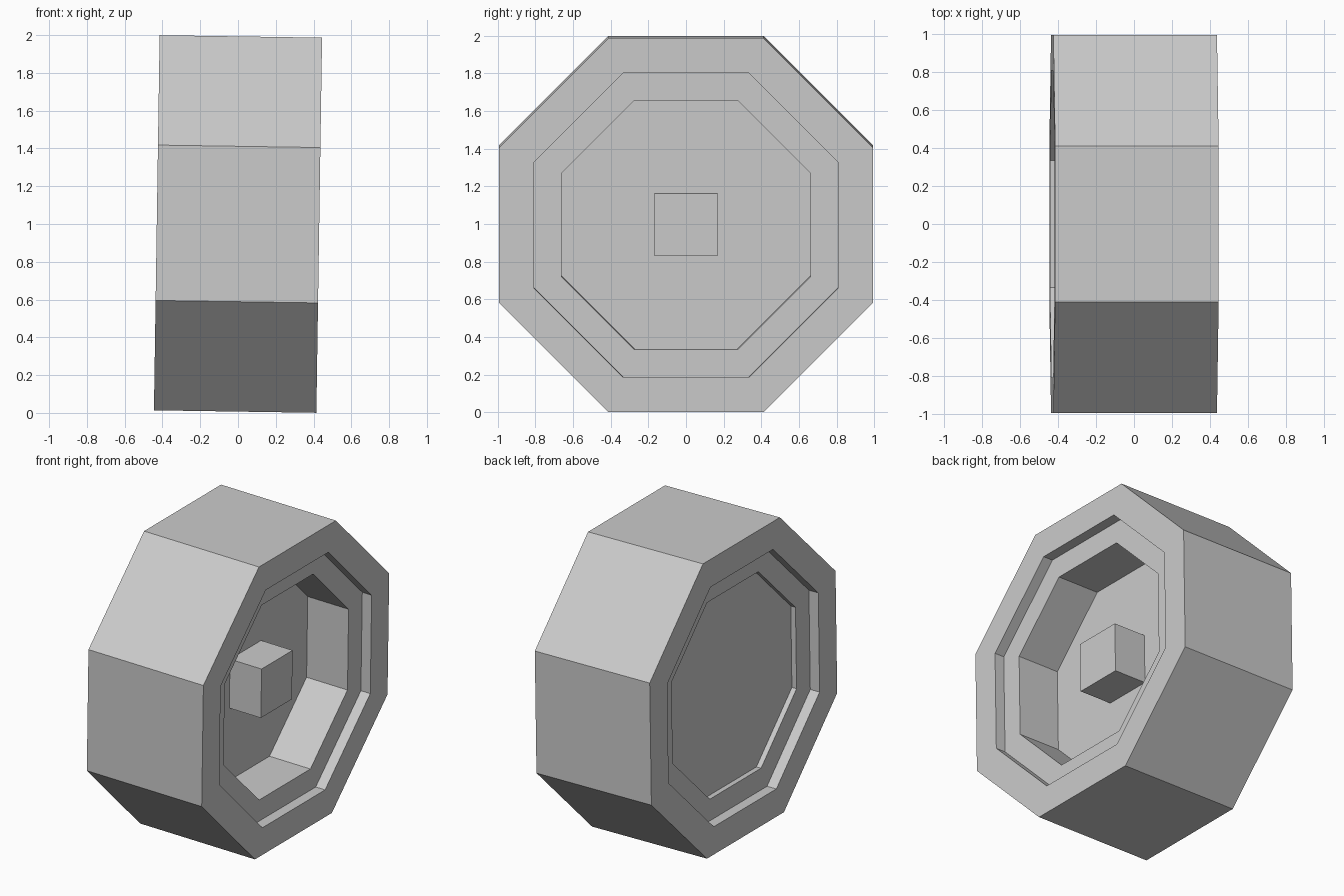
import bpy, bmesh, math
from mathutils import Matrix

if "Cube" in bpy.data.objects:
    bpy.data.objects.remove(bpy.data.objects["Cube"])

SIDES = 8
TILT = 0.0152  # slight lean of the axle
PLACE = Matrix.Translation((0, 0, 1)) @ Matrix.Rotation(TILT, 4, 'Y')


def finish(bm, name):
    bmesh.ops.recalc_face_normals(bm, faces=bm.faces)
    bm.transform(PLACE)
    mesh = bpy.data.meshes.new(name)
    bm.to_mesh(mesh)
    bm.free()
    obj = bpy.data.objects.new(name, mesh)
    bpy.context.collection.objects.link(obj)
    return obj


def lathe(name, profile):
    """Turn (x, flat radius) points about the x axis, capping both ends."""
    bm = bmesh.new()
    rings = []
    for x, flat in profile:
        r = flat / math.cos(math.pi / SIDES)
        angles = [(i + 0.5) * 2 * math.pi / SIDES for i in range(SIDES)]
        rings.append([bm.verts.new((x, r * math.cos(a), r * math.sin(a))) for a in angles])
    for a, b in zip(rings, rings[1:]):
        for i in range(SIDES):
            j = (i + 1) % SIDES
            bm.faces.new((a[i], a[j], b[j], b[i]))
    bm.faces.new(rings[0])
    bm.faces.new(rings[-1])
    return finish(bm, name)


# Wheel body: tyre, stepped rim on both sides, shallow back and deep front dish
lathe("wheel", [
    (-0.325, 0.662), (-0.36, 0.662), (-0.36, 0.807), (-0.43, 0.807),
    (-0.43, 0.993), (0.43, 0.993),
    (0.43, 0.807), (0.36, 0.807), (0.36, 0.662), (0.054, 0.662),
])

# Square hub standing in the front dish
hub = bmesh.new()
bmesh.ops.create_cube(hub, size=1, matrix=Matrix.Translation((0.17, 0, 0))
                      @ Matrix.Diagonal((0.24, 0.332, 0.332, 1)))
finish(hub, "hub")
